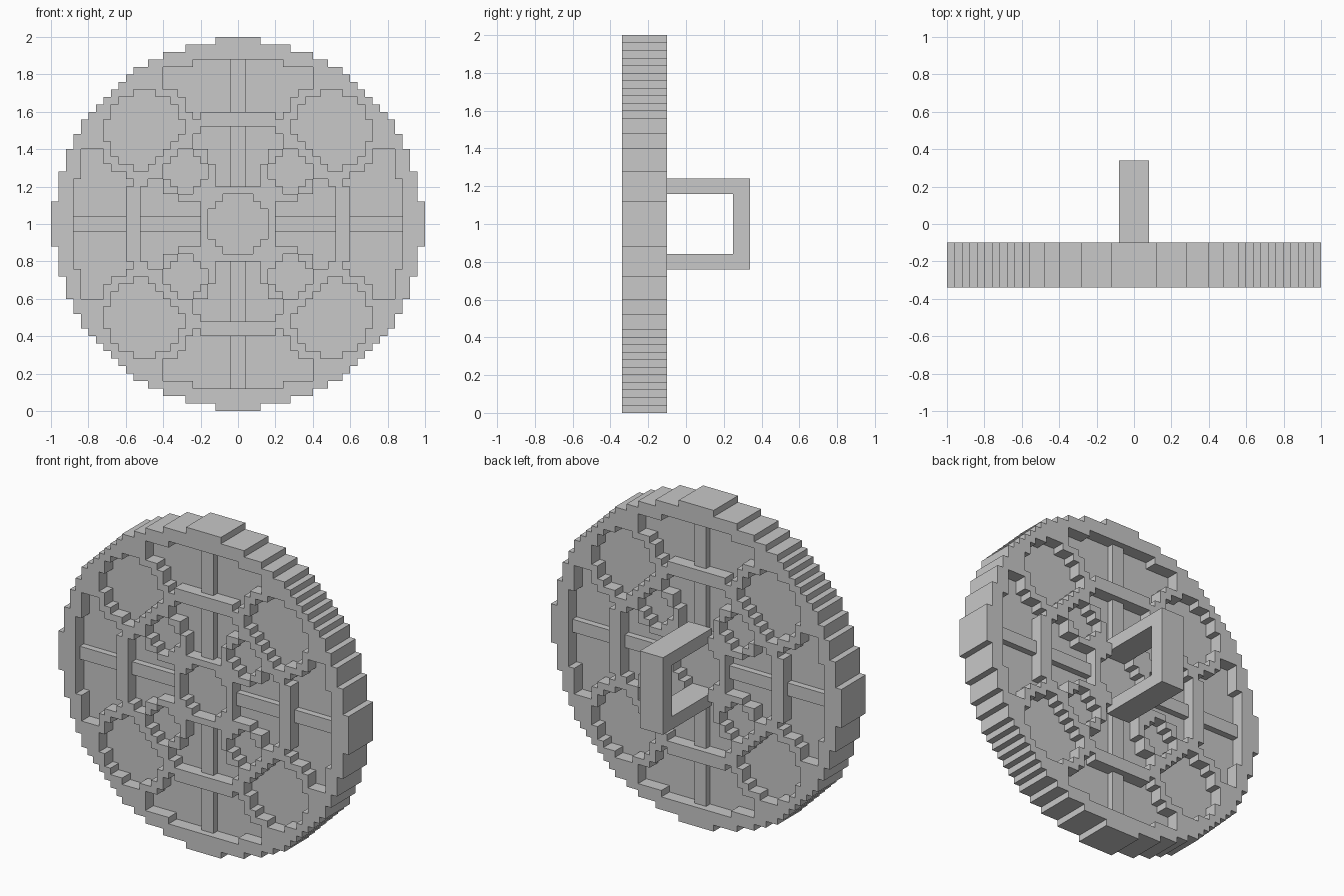
import bpy
import bmesh
from mathutils import Vector

if "Cube" in bpy.data.objects:
    bpy.data.objects.remove(bpy.data.objects["Cube"], do_unlink=True)

CELL = 0.04          # size of one block
N = 25               # blocks from the centre to the rim
MID_Y = -0.22        # middle plane of the disc
RIDGE, BAR, PLATE = 0.12, 0.08, 0.04   # half thicknesses

grey = bpy.data.materials.new("stone grey")
grey.use_nodes = True
colour = (0.58, 0.58, 0.58, 1)
grey.diffuse_color = colour
grey.node_tree.nodes["Principled BSDF"].inputs["Base Color"].default_value = colour


def is_panel(a, b):
    """True where the block belongs to a sunken panel; a >= b from the centre."""
    r2 = a * a + b * b
    big = (a - 12.5) ** 2 + (b - 12.5) ** 2
    small = (a - 7) ** 2 + (b - 7) ** 2
    if r2 < 16:                                  # hub
        return True
    if big < 27.5 and r2 > 190:                  # large round panels
        return True
    if small < 8 and r2 < 160:                   # small diagonal panels
        return True
    if 30 < r2 < 180 and a > 1.9 * b and small > 12.6:   # inner petals
        return True
    # outer panels
    return r2 > 235 and big > 44 and a < 22 and b < 10 and a + b / 4 < 23


def half_depth(i, j):
    b, a = sorted((abs(i + 0.5), abs(j + 0.5)))
    if a * a + b * b > 607.5:
        return 0
    if b < 1 and (5 < a < 13 or 15 < a < 22):    # cross bars
        return BAR
    return PLATE if is_panel(a, b) else RIDGE


def finish(bm, name):
    bmesh.ops.remove_doubles(bm, verts=bm.verts, dist=0.0001)
    mesh = bpy.data.meshes.new(name)
    bm.to_mesh(mesh)
    bm.free()
    mesh.materials.append(grey)
    obj = bpy.data.objects.new(name, mesh)
    bpy.context.collection.objects.link(obj)


def add_quad(bm, points, normal):
    face = bm.faces.new([bm.verts.new(p) for p in points])
    face.normal_update()
    if face.normal.dot(Vector(normal)) < 0:
        face.normal_flip()


# Blocky disc with ridges, bars and sunken panels on both sides
bm = bmesh.new()
for i in range(-N, N):
    for j in range(-N, N):
        h = half_depth(i, j)
        if not h:
            continue
        x0, x1 = i * CELL, (i + 1) * CELL
        z0, z1 = 1 + j * CELL, 1 + (j + 1) * CELL
        for side in (-1, 1):
            y = MID_Y + side * h
            add_quad(bm, [(x0, y, z0), (x1, y, z0), (x1, y, z1), (x0, y, z1)],
                     (0, side, 0))
        walls = {(1, 0): ((x1, z0), (x1, z1)), (-1, 0): ((x0, z0), (x0, z1)),
                 (0, 1): ((x0, z1), (x1, z1)), (0, -1): ((x0, z0), (x1, z0))}
        for (di, dj), (p, q) in walls.items():
            low = half_depth(i + di, j + dj)
            if low >= h:
                continue
            spans = [(-h, -low), (low, h)] if low else [(-h, h)]
            for s, t in spans:
                s, t = MID_Y + s, MID_Y + t
                add_quad(bm, [(p[0], s, p[1]), (q[0], s, q[1]),
                              (q[0], t, q[1]), (p[0], t, p[1])], (di, 0, dj))
finish(bm, "shield_disc")

# Square grip on the back, a C profile extruded across x
bm = bmesh.new()
back, inner, outer = -0.14, 0.25, 0.34
profile = [(back, 0.76), (outer, 0.76), (outer, 1.24), (back, 1.24),
           (back, 1.16), (inner, 1.16), (inner, 0.84), (back, 0.84)]
face = bm.faces.new([bm.verts.new((-0.08, y, z)) for y, z in profile])
top = bmesh.ops.extrude_face_region(bm, geom=[face])["geom"]
bmesh.ops.translate(bm, vec=(0.16, 0, 0),
                    verts=[v for v in top if isinstance(v, bmesh.types.BMVert)])
bmesh.ops.recalc_face_normals(bm, faces=bm.faces)
finish(bm, "back_handle")
